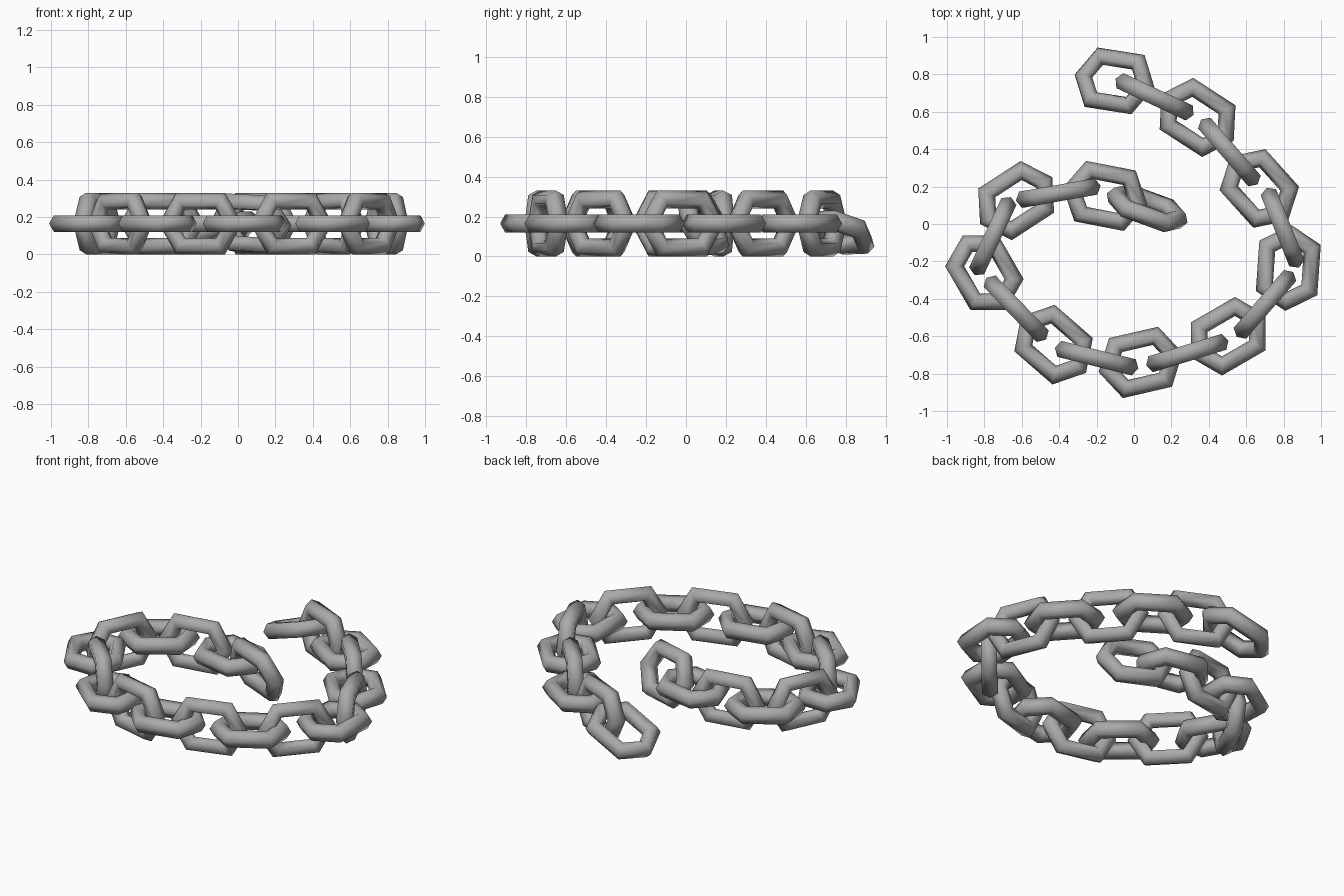
import bpy
from math import radians

cube = bpy.data.objects.get("Cube")
if cube:
    bpy.data.objects.remove(cube, do_unlink=True)

steel = bpy.data.materials.new("grey_steel")
steel.use_nodes = True
colour = (0.4, 0.4, 0.4, 1)
steel.diffuse_color = colour
steel.node_tree.nodes["Principled BSDF"].inputs["Base Color"].default_value = colour

MID = 0.165      # height of the chain's centre line
STRETCH = 0.04   # half of the extra length of each link

# One link: six-sided ring with a six-sided tube, halves pulled apart
bpy.ops.mesh.primitive_torus_add(major_segments=6, minor_segments=6,
                                 major_radius=0.139, minor_radius=0.051)
source = bpy.context.object
link_mesh = source.data
link_mesh.name = "chain_link"
for v in link_mesh.vertices:
    v.co.x += STRETCH if v.co.x > 0 else -STRETCH
link_mesh.materials.append(steel)
link_mesh.shade_smooth()
bpy.data.objects.remove(source, do_unlink=True)


def add_link(name, x, y, yaw, roll=0, pitch=0, z=MID):
    link = bpy.data.objects.new(name, link_mesh)
    link.location = (x, y, z)
    link.rotation_euler = (radians(roll), radians(pitch), radians(yaw))
    bpy.context.collection.objects.link(link)


# Links lying flat: x, y, heading
flat = [(0.34, 0.57, -33), (0.67, 0.19, -48), (0.825, -0.235, -94),
        (0.505, -0.60, 30), (0.035, -0.74, 13), (-0.43, -0.645, -41),
        (-0.80, -0.26, -60), (-0.63, 0.125, 33), (-0.155, 0.15, -11)]
for i, (x, y, yaw) in enumerate(flat):
    add_link(f"flat_link_{i + 1}", x, y, yaw)

# Links standing on edge: x, y, heading
upright = [(0.11, 0.68, -25), (0.51, 0.385, -49), (0.795, -0.02, -68),
           (0.70, -0.43, 49), (0.285, -0.69, 17), (-0.20, -0.717, -14),
           (-0.63, -0.453, -46), (-0.755, -0.065, 65), (-0.405, 0.165, 10)]
for i, (x, y, yaw) in enumerate(upright):
    add_link(f"upright_link_{i + 1}", x, y, yaw, roll=90)

# Loose end links: one drooping to the ground, one leaning over
add_link("outer_end_link", -0.104, 0.765, -9, roll=-10, pitch=-20, z=0.12)
add_link("inner_end_link", 0.07, 0.085, -20, roll=110, pitch=3)
